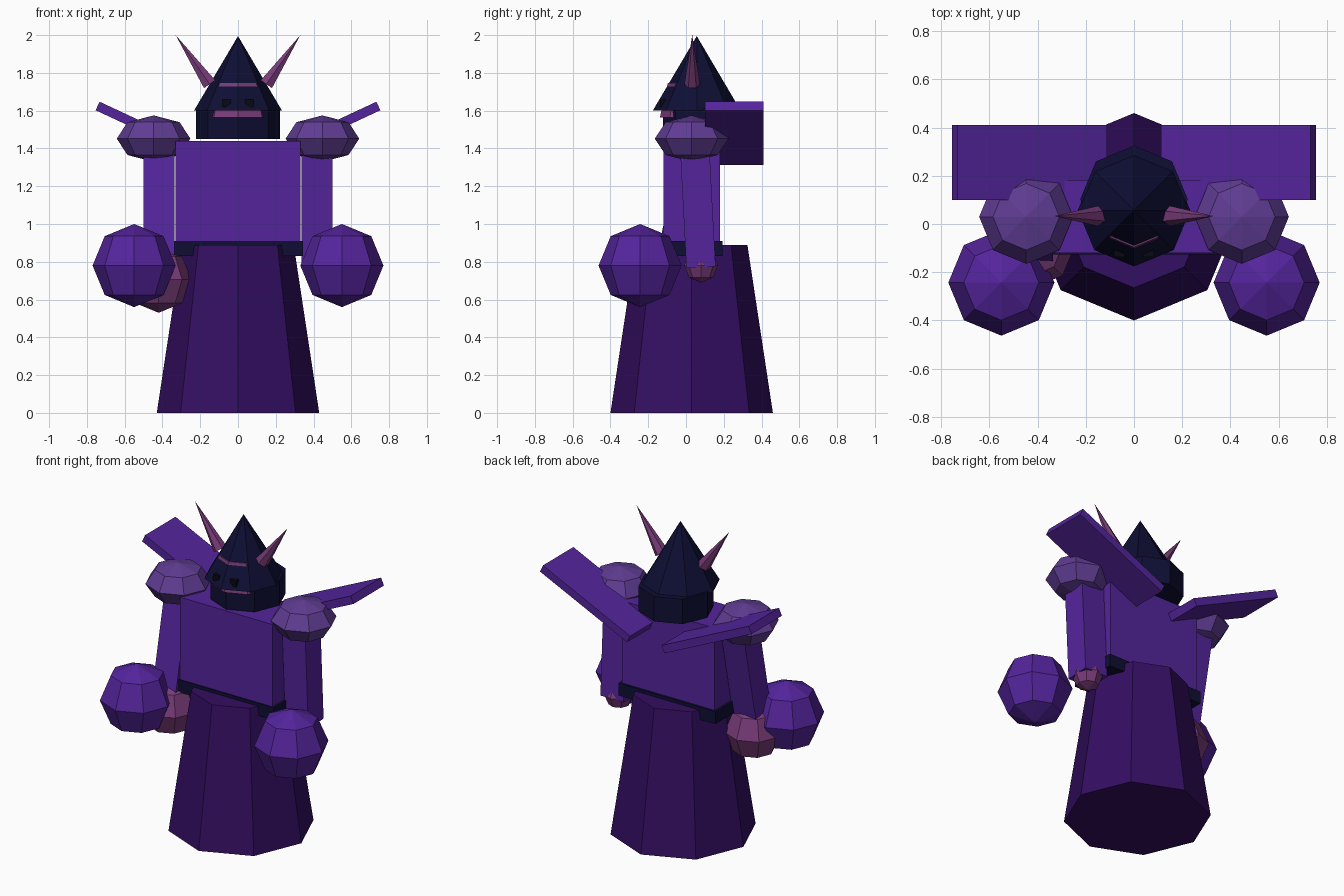
import bpy
import math
from mathutils import Vector

if "Cube" in bpy.data.objects:
    bpy.data.objects.remove(bpy.data.objects["Cube"], do_unlink=True)


def material(name, *srgb):
    """Flat material from 0-255 display values, stored as linear."""
    rgba = [((c / 255 + 0.055) / 1.055) ** 2.4 if c > 10 else c / 3295 for c in srgb] + [1]
    mat = bpy.data.materials.new(name)
    mat.use_nodes = True
    mat.diffuse_color = rgba
    mat.node_tree.nodes["Principled BSDF"].inputs["Base Color"].default_value = rgba
    return mat


VIOLET = material("violet armour", 84, 36, 156)
ROBE = material("deep purple robe", 52, 14, 98)
LILAC = material("dusty lilac pads", 96, 60, 148)
MAUVE = material("mauve skin", 122, 60, 122)
NAVY = material("dark navy helmet", 14, 14, 52)
BLACK = material("black eyes", 8, 8, 20)


def finish(name, mat):
    ob = bpy.context.object
    ob.name = ob.data.name = name
    ob.data.materials.clear()
    ob.data.materials.append(mat)
    return ob


def box(name, mat, centre, size, rotation=(0, 0, 0)):
    bpy.ops.mesh.primitive_cube_add(size=1, location=centre, rotation=rotation)
    bpy.context.object.scale = size
    return finish(name, mat)


def frustum(name, mat, base, tip, r1, r2, sides=8):
    base, tip = Vector(base), Vector(tip)
    axis = tip - base
    bpy.ops.mesh.primitive_cone_add(
        vertices=sides, radius1=r1, radius2=r2, depth=axis.length,
        location=(base + tip) / 2,
        rotation=Vector((0, 0, 1)).rotation_difference(axis).to_euler())
    return finish(name, mat)


def ball(name, mat, centre, radius, squash=1):
    bpy.ops.mesh.primitive_uv_sphere_add(segments=8, ring_count=4, radius=radius, location=centre)
    bpy.context.object.scale.z = squash
    return finish(name, mat)


# Robe, belt and torso
frustum("robe", ROBE, (0, 0.03, 0), (0, 0.03, 0.89), 0.43, 0.295)
box("belt", NAVY, (0, 0.033, 0.87), (0.69, 0.32, 0.08))
box("torso", VIOLET, (0, 0.03, 1.175), (0.66, 0.30, 0.53))

# Head: neck guard, face, pointed helmet
frustum("neck_guard", NAVY, (0, 0.102, 1.45), (0, 0.102, 1.61), 0.223, 0.223)
frustum("face", MAUVE, (0, 0.042, 1.565), (0, 0.042, 1.747), 0.18, 0.138)
frustum("helmet", NAVY, (0, 0.057, 1.60), (0, 0.057, 1.995), 0.233, 0)

# Mirrored parts
for side, x in (("left", 1), ("right", -1)):
    box(side + "_eye", BLACK, (x * 0.06, -0.115, 1.64), (0.045, 0.045, 0.04))
    frustum(side + "_horn", MAUVE, (x * 0.15, 0.033, 1.74), (x * 0.33, 0.033, 2.0), 0.042, 0, 6)
    ball(side + "_shoulder_pad", LILAC, (x * 0.447, 0.03, 1.452), 0.195, 0.63)
    ball(side + "_orb", VIOLET, (x * 0.55, -0.243, 0.78), 0.22)
    box(side + "_wing", VIOLET, (x * 0.433, 0.255, 1.48), (0.685, 0.31, 0.05),
        (0, -x * math.radians(25), 0))

# Arms: the left hangs slightly back, the right swings forward
for side, x, y, z, tilt in (("left", 0.418, 0.062, 1.10, 3), ("right", -0.418, -0.02, 1.09, -12)):
    box(side + "_arm", VIOLET, (x, y, z), (0.165, 0.155, 0.66), (math.radians(tilt), 0, 0))
ball("left_hand", MAUVE, (0.42, 0.08, 0.78), 0.09)
ball("right_hand", MAUVE, (-0.42, -0.09, 0.705), 0.175)
